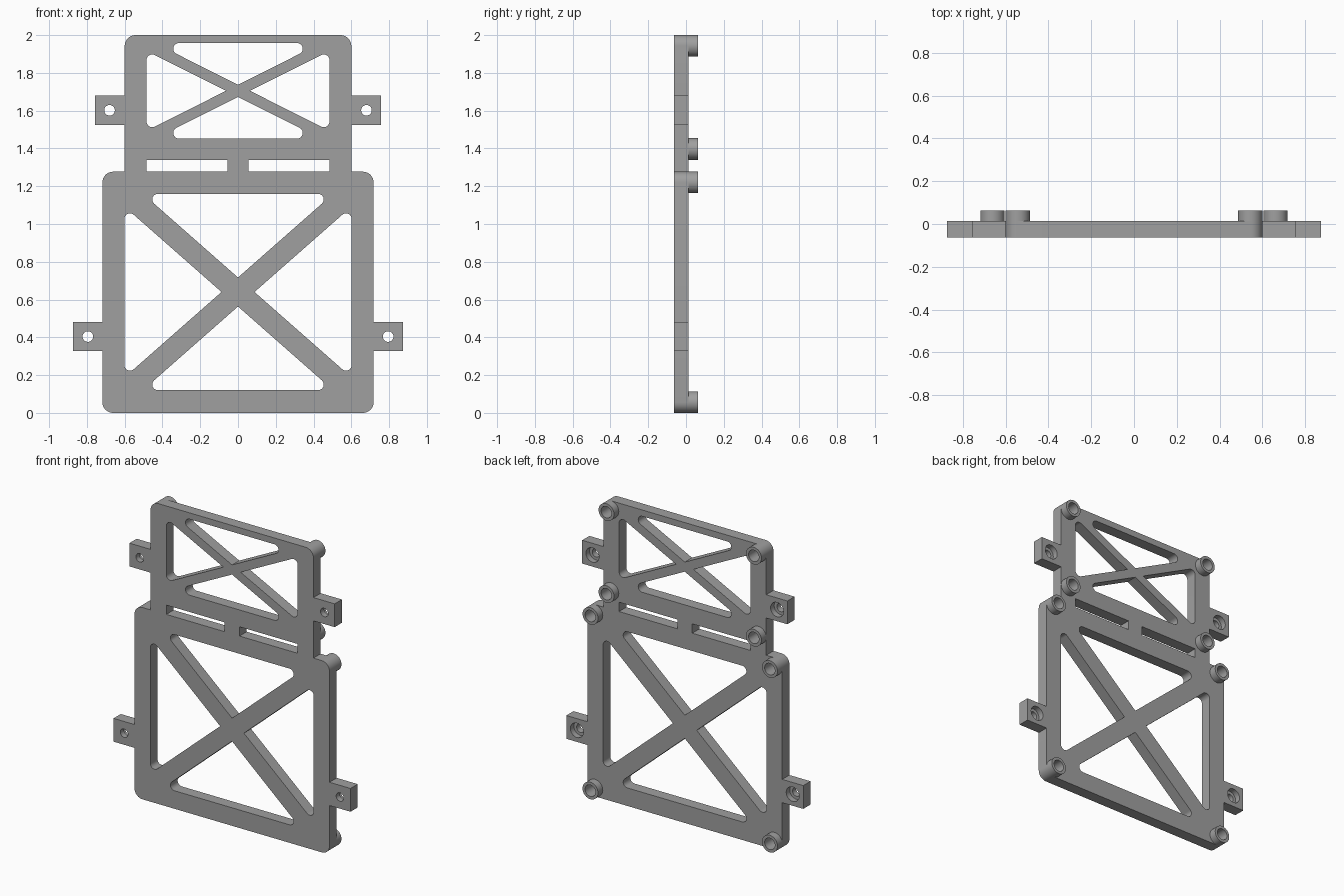
import bpy, bmesh, math
from mathutils import Vector

if "Cube" in bpy.data.objects:
    bpy.data.objects.remove(bpy.data.objects["Cube"])

FRONT, BACK, TOP = -0.063, 0.013, 0.063   # plate front, plate back, boss end
BOSS_R, BORE_R, FILLET = 0.057, 0.038, 0.03

grey = bpy.data.materials.new("plain grey")
grey.diffuse_color = (0.35, 0.35, 0.35, 1)
grey.use_nodes = True
grey.node_tree.nodes["Principled BSDF"].inputs["Base Color"].default_value = grey.diffuse_color


def rounded(corners, steps=8):
    """Outline through (x, z, radius) corners, with filleted corners."""
    points = []
    for i, (x, z, r) in enumerate(corners):
        p = Vector((x, z))
        if r == 0:
            points.append(p)
            continue
        a = (Vector(corners[i - 1][:2]) - p).normalized()
        b = (Vector(corners[(i + 1) % len(corners)][:2]) - p).normalized()
        half = a.angle(b) / 2
        centre = p + (a + b).normalized() * r / math.sin(half)
        start = p + a * r / math.tan(half) - centre
        end = p + b * r / math.tan(half) - centre
        sweep = start.angle_signed(end)
        for k in range(steps + 1):
            t = -sweep * k / steps
            c, s = math.cos(t), math.sin(t)
            points.append(centre + Vector((c * start.x - s * start.y, s * start.x + c * start.y)))
    return points


def circle(x, z, r, n=32):
    return [Vector((x + r * math.cos(k * math.tau / n), z + r * math.sin(k * math.tau / n)))
            for k in range(n)]


def prisms(name, outlines, y0, y1):
    """One object holding each outline extruded from y0 to y1."""
    bm = bmesh.new()
    for outline in outlines:
        face = bm.faces.new([bm.verts.new((p.x, y0, p.y)) for p in outline])
        ext = bmesh.ops.extrude_face_region(bm, geom=[face])["geom"]
        verts = [v for v in ext if isinstance(v, bmesh.types.BMVert)]
        bmesh.ops.translate(bm, verts=verts, vec=(0, y1 - y0, 0))
    return finish(name, bm)


def finish(name, bm):
    bmesh.ops.recalc_face_normals(bm, faces=bm.faces)
    mesh = bpy.data.meshes.new(name)
    bm.to_mesh(mesh)
    bm.free()
    mesh.materials.append(grey)
    obj = bpy.data.objects.new(name, mesh)
    bpy.context.collection.objects.link(obj)
    return obj


def cut(target, cutter):
    mod = target.modifiers.new("cut", "BOOLEAN")
    mod.operation, mod.solver, mod.object = "DIFFERENCE", "EXACT", cutter
    bpy.context.view_layer.objects.active = target
    bpy.ops.object.modifier_apply(modifier=mod.name)
    bpy.data.objects.remove(cutter)


def smooth(obj):
    bpy.ops.object.select_all(action="DESELECT")
    obj.select_set(True)
    bpy.context.view_layer.objects.active = obj
    bpy.ops.object.shade_smooth_by_angle(angle=math.radians(30))


def cross_braced(w, zc, h, slope, gap):
    """Four triangular windows that leave a cross of struts."""
    tri = []
    for s in (-1, 1):
        reach, x = slope * w - gap, (h - gap) / slope
        tri.append([(s * gap / slope, zc, 0), (s * w, zc + reach, FILLET), (s * w, zc - reach, FILLET)])
        tri.append([(0, zc + s * gap, 0), (x, zc + s * h, FILLET), (-x, zc + s * h, FILLET)])
    return [rounded(t) for t in tri]


# Plate outline with side tabs, right half mirrored
half = [(0.718, 0, BOSS_R), (0.718, 0.327, 0), (0.873, 0.327, 0), (0.873, 0.482, 0),
        (0.718, 0.482, 0), (0.718, 1.277, BOSS_R), (0.6, 1.277, 0), (0.6, 1.525, 0),
        (0.756, 1.525, 0), (0.756, 1.68, 0), (0.6, 1.68, 0), (0.6, 2.0, BOSS_R)]
outline = half + [(-x, z, r) for x, z, r in reversed(half)]
plate = prisms("mounting_plate", [rounded(outline)], FRONT, BACK)

# Windows, slots and tab holes
tab_holes = [(s * x, z) for x, z in ((0.795, 0.404), (0.68, 1.602)) for s in (-1, 1)]
openings = cross_braced(0.602, 0.64, 0.52, 0.88, 0.077)
openings += cross_braced(0.484, 1.705, 0.253, 0.503, 0.032)
for s in (-1, 1):
    openings.append([Vector((s * x, z)) for x, z in
                     ((0.055, 1.278), (0.484, 1.278), (0.484, 1.34), (0.055, 1.34))])
openings += [circle(x, z, 0.028) for x, z in tab_holes]
cut(plate, prisms("opening_cutter", openings, FRONT - 0.1, BACK + 0.1))

# Counterbores on the back of the tabs, blind bores under the bosses
cut(plate, prisms("counterbore_cutter", [circle(x, z, 0.048) for x, z in tab_holes],
                  BACK - 0.038, BACK + 0.1))
bosses = [(s * x, z) for x, z in ((0.543, 1.943), (0.543, 1.397), (0.661, 1.22), (0.661, 0.057))
          for s in (-1, 1)]
cut(plate, prisms("bore_cutter", [circle(x, z, BORE_R) for x, z in bosses], BACK - 0.05, BACK + 0.1))
smooth(plate)

# Round standoff bosses on the back
for i, (x, z) in enumerate(bosses):
    bm = bmesh.new()
    rings = [[bm.verts.new((p.x, y, p.y)) for p in circle(x, z, r)]
             for r, y in ((BOSS_R, BACK), (BOSS_R, TOP), (BORE_R, TOP), (BORE_R, BACK))]
    for a, b in zip(rings, rings[1:] + rings[:1]):
        for k in range(len(a)):
            bm.faces.new((a[k - 1], a[k], b[k], b[k - 1]))
    smooth(finish(f"standoff_boss_{i + 1}", bm))
